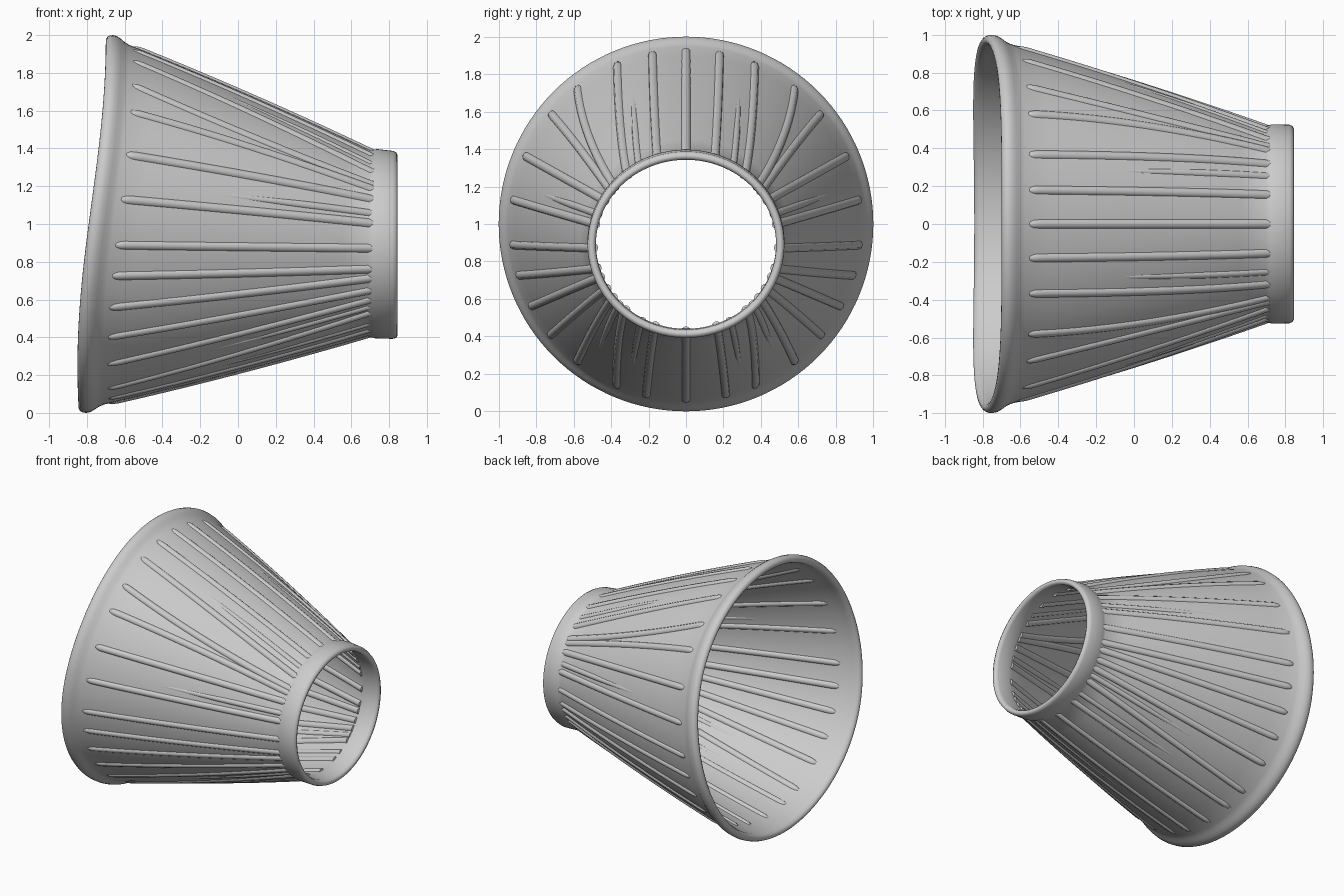
import bpy, bmesh, math

if "Cube" in bpy.data.objects:
    bpy.data.objects.remove(bpy.data.objects["Cube"], do_unlink=True)

# One matte grey for everything
grey = bpy.data.materials.new("light_grey")
grey.use_nodes = True
colour = (0.6, 0.6, 0.6, 1)
grey.diffuse_color = colour
bsdf = grey.node_tree.nodes["Principled BSDF"]
bsdf.inputs["Base Color"].default_value = colour
bsdf.inputs["Roughness"].default_value = 0.6

SEGMENTS = 128
CONE_START, CONE_END = 0.08, 0.905
WIDE_R, NARROW_R, BULGE = 0.953, 0.518, 0.012
THICKNESS = 0.03


def ring_shape(s, r):
    """Centre height and the two radii of the ring at s (0 wide rim, 1 narrow rim)."""
    t = max(0, (s - 0.05) / 0.95)
    return 1 - 0.1125 * t, r, r - 0.028 * t


def surface(s, r, angle):
    """Point on the slanted cone, whose wide rim follows an S-shaped edge."""
    cz, ry, rz = ring_shape(s, r)
    y, z = ry * math.cos(angle), cz + rz * math.sin(angle)
    rim_x = -0.775 + 0.075 * math.sin((math.sin(angle) - 0.12) * 1.75)
    return (rim_x * (1 - s) + 0.845 * s, y, z)


def cone_radius(s):
    f = (s - CONE_START) / (CONE_END - CONE_START)
    return WIDE_R + (NARROW_R - WIDE_R) * f + BULGE * 4 * f * (1 - f)


# Closed wall profile: rolled wide lip, cone, collar, then back along the inside
steps = [CONE_START + (CONE_END - CONE_START) * i / 10 for i in range(11)]
lip = [(0, 0.968), (0.001, 0.98), (0.006, 0.991), (0.014, 0.998), (0.025, 1.0),
       (0.038, 0.995), (0.052, 0.981), (0.065, 0.965)]
collar = [(0.918, 0.522), (0.93, 0.527), (0.985, 0.525), (0.996, 0.518), (1, 0.503),
          (0.996, 0.488), (0.985, 0.481), (0.93, 0.481)]
inner_lip = [(0.058, 0.932), (0.035, 0.941), (0.016, 0.945), (0.005, 0.954)]
profile = (lip + [(s, cone_radius(s)) for s in steps] + collar
           + [(s, cone_radius(s) - THICKNESS) for s in reversed(steps)] + inner_lip)

bm = bmesh.new()
rings = [[bm.verts.new(surface(s, r, math.tau * i / SEGMENTS)) for i in range(SEGMENTS)]
         for s, r in profile]
for k, ring in enumerate(rings):
    after = rings[(k + 1) % len(rings)]
    for i in range(SEGMENTS):
        j = (i + 1) % SEGMENTS
        bm.faces.new((ring[i], ring[j], after[j], after[i]))
bmesh.ops.recalc_face_normals(bm, faces=bm.faces)
mesh = bpy.data.meshes.new("cone_shell")
bm.to_mesh(mesh)
bm.free()
shell = bpy.data.objects.new("cone_shell", mesh)
bpy.context.collection.objects.link(shell)
mesh.materials.append(grey)

# Ribs: wide-end y, z, narrow-end y, z, sideways bend
long_ribs = [
    (0, 1.93, 0, 1.39, 0), (0.18, 1.92, 0.16, 1.37, 0), (0.37, 1.87, 0.35, 1.31, 0),
    (0.59, 1.75, 0.43, 1.24, 0.04), (0.72, 1.59, 0.46, 1.22, -0.02),
    (0.87, 1.37, 0.50, 1.16, 0), (0.92, 1.13, 0.53, 1.01, 0), (0.93, 0.89, 0.54, 0.87, 0),
    (0.89, 0.73, 0.53, 0.75, 0), (0.83, 0.56, 0.50, 0.70, 0), (0.73, 0.40, 0.47, 0.63, 0),
    (0.59, 0.25, 0.44, 0.57, 0), (0.37, 0.13, 0.36, 0.50, 0), (0.21, 0.09, 0.18, 0.41, 0),
    (0, 0.06, 0, 0.39, 0),
]
# Softer ribs that fade in along the cone
short_ribs = [
    (0.28, 1.72, 0.27, 1.34, 0), (0.80, 1.17, 0.52, 1.07, 0),
    (0.48, 0.29, 0.40, 0.53, 0), (0.28, 0.23, 0.26, 0.44, 0),
]


def add_rib(curve, side, rib, start, fade, size, count=26):
    y0, z0, y1, z1, bend = rib
    spline = curve.splines.new("POLY")
    spline.points.add(count - 1)
    for i, point in enumerate(spline.points):
        f = (i / (count - 1)) ** 1.5
        s = start + (0.918 - start) * f
        r = cone_radius(s) - THICKNESS / 2
        cz, ry, rz = ring_shape(s, r)
        y = side * (y0 + (y1 - y0) * f + bend * 4 * f * (1 - f))
        z = z0 + (z1 - z0) * f
        angle = math.atan2((z - cz) / rz, y / ry)
        point.co = (*surface(s, r, angle), 1)
        point.radius = size * min(1, 0.3 + 0.7 * math.sqrt(f / fade))


curve = bpy.data.curves.new("ribs", "CURVE")
curve.dimensions = "3D"
curve.bevel_depth = 0.027
curve.bevel_resolution = 3
curve.use_fill_caps = True
for group, start, fade, size in ((long_ribs, 0.088, 0.03, 1), (short_ribs, 0.34, 0.6, 0.85)):
    for rib in group:
        for side in ((1, -1) if rib[0] else (1,)):
            add_rib(curve, side, rib, start, fade, size)
curve.materials.append(grey)
rib_object = bpy.data.objects.new("ribs", curve)
bpy.context.collection.objects.link(rib_object)

# Turn the ribs into mesh and smooth everything
bpy.ops.object.select_all(action="DESELECT")
rib_object.select_set(True)
bpy.context.view_layer.objects.active = rib_object
bpy.ops.object.convert(target="MESH")
shell.select_set(True)
bpy.ops.object.shade_smooth_by_angle(angle=math.radians(50))
